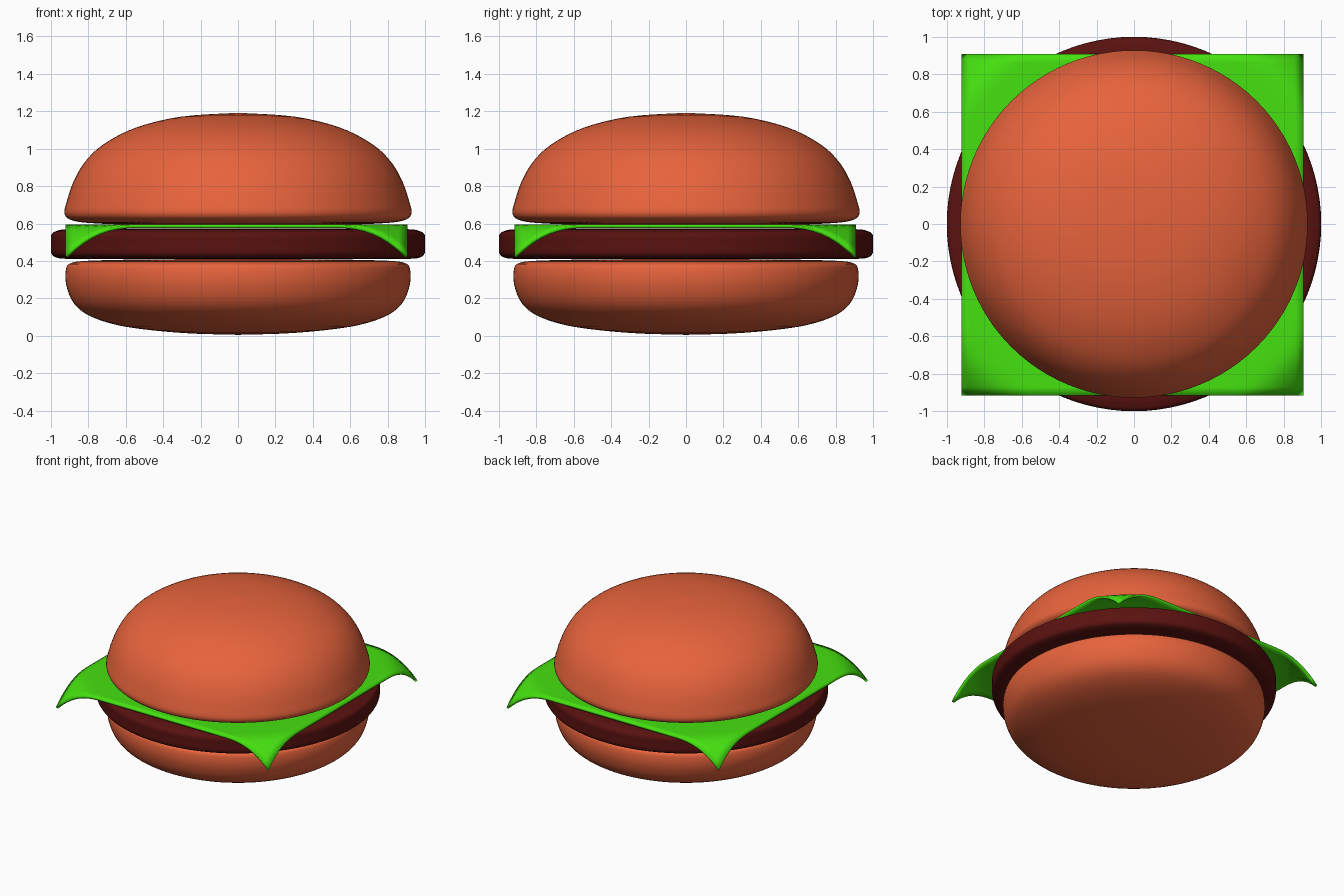
import bpy, bmesh, math
from mathutils import Vector

if "Cube" in bpy.data.objects:
    bpy.data.objects.remove(bpy.data.objects["Cube"])


def finish(name, bm, color):
    bmesh.ops.recalc_face_normals(bm, faces=bm.faces[:])
    mesh = bpy.data.meshes.new(name)
    bm.to_mesh(mesh)
    bm.free()
    for p in mesh.polygons:
        p.use_smooth = True
    obj = bpy.data.objects.new(name, mesh)
    bpy.context.collection.objects.link(obj)
    mat = bpy.data.materials.get(color[0]) or bpy.data.materials.new(color[0])
    mat.diffuse_color = (*color[1], 1)
    mat.use_nodes = True
    mat.node_tree.nodes["Principled BSDF"].inputs["Base Color"].default_value = mat.diffuse_color
    mesh.materials.append(mat)
    return obj


def smooth_profile(pts, steps=4):
    # Catmull-Rom curve through the profile points
    p = [pts[0]] + pts + [pts[-1]]
    out = []
    for i in range(1, len(p) - 2):
        a, b, c, d = (Vector(q) for q in p[i - 1:i + 3])
        for s in range(steps):
            t = s / steps
            out.append(0.5 * (2 * b + (c - a) * t + (2 * a - 5 * b + 4 * c - d) * t ** 2
                              + (3 * b - a - 3 * c + d) * t ** 3))
    return out + [Vector(pts[-1])]


def lathe(name, pts, color, segments=96):
    bm = bmesh.new()
    vs = [bm.verts.new((max(q.x, 0), 0, q.y)) for q in smooth_profile(pts)]
    es = [bm.edges.new(pair) for pair in zip(vs, vs[1:])]
    bmesh.ops.spin(bm, geom=vs + es, cent=(0, 0, 0), axis=(0, 0, 1),
                   angle=math.tau, steps=segments, use_merge=True)
    bmesh.ops.remove_doubles(bm, verts=bm.verts[:], dist=1e-4)
    return finish(name, bm, color)


BUN = ("bun_orange", (0.8, 0.125, 0.045))
MEAT = ("meat_brown", (0.10, 0.006, 0.005))
LEAF = ("leaf_green", (0.06, 0.75, 0.005))

# Buns and patty
lathe("bottom_bun", [(0, 0.005), (0.3, 0.015), (0.6, 0.048), (0.78, 0.1), (0.875, 0.17),
                     (0.918, 0.27), (0.92, 0.355), (0.895, 0.388), (0.8, 0.401),
                     (0.5, 0.408), (0, 0.41)], BUN)
lathe("patty", [(0, 0.41), (0.6, 0.41), (0.9, 0.411), (0.97, 0.418), (0.998, 0.44),
                (1, 0.49), (0.998, 0.54), (0.97, 0.56), (0.9, 0.57),
                (0.6, 0.573), (0, 0.573)], MEAT)
lathe("top_bun", [(0, 0.592), (0.5, 0.593), (0.75, 0.6), (0.88, 0.615), (0.927, 0.65),
                  (0.915, 0.72), (0.875, 0.835), (0.81, 0.94), (0.71, 1.03),
                  (0.54, 1.115), (0.3, 1.172), (0, 1.192)], BUN)

# Square lettuce leaf with drooping corners
bm = bmesh.new()
bmesh.ops.create_grid(bm, x_segments=40, y_segments=40, size=0.914)
for v in bm.verts:
    droop = max(0, v.co.xy.length - 1.06)
    v.co.z = 0.595 - 3.1 * droop ** 2
    v.co.x -= 0.008
    v.co.y -= 0.004
lettuce = finish("lettuce", bm, LEAF)
solid = lettuce.modifiers.new("thickness", 'SOLIDIFY')
solid.thickness = 0.018
solid.offset = -1
bpy.context.view_layer.objects.active = lettuce
lettuce.select_set(True)
bpy.ops.object.shade_smooth_by_angle(angle=math.radians(40))
